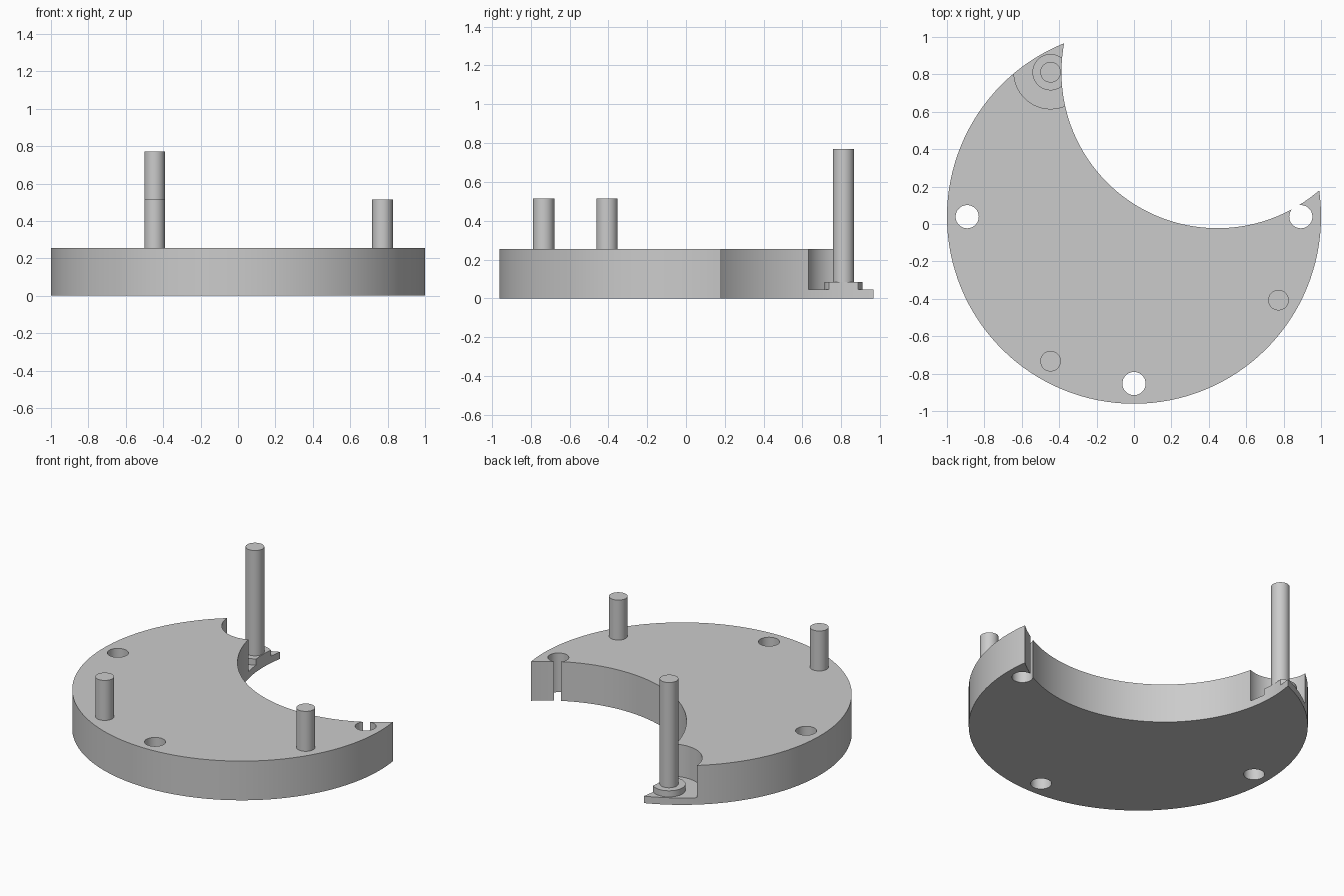
import bpy
import math

old = bpy.data.objects.get("Cube")
if old:
    bpy.data.objects.remove(old, do_unlink=True)

# One plain grey for the whole part
grey = bpy.data.materials.new("plain grey")
grey.use_nodes = True
colour = (0.6, 0.6, 0.6, 1)
grey.diffuse_color = colour
grey.node_tree.nodes["Principled BSDF"].inputs["Base Color"].default_value = colour

CENTRE_Y = 0.039    # disc centre
BOLT_RADIUS = 0.892  # circle that carries pins, holes and the bite
TOP = 0.255
FLOOR = 0.045       # pocket floor


def on_bolt_circle(degrees):
    a = math.radians(degrees)
    return BOLT_RADIUS * math.cos(a), CENTRE_Y + BOLT_RADIUS * math.sin(a)


def cylinder(name, xy, radius, low, high, sides=48):
    bpy.ops.mesh.primitive_cylinder_add(
        vertices=sides, radius=radius, depth=high - low,
        location=(xy[0], xy[1], (low + high) / 2))
    obj = bpy.context.object
    obj.name = name
    obj.data.materials.append(grey)
    return obj


def cut(target, cutter):
    mod = target.modifiers.new("cut", 'BOOLEAN')
    mod.operation = 'DIFFERENCE'
    mod.solver = 'EXACT'
    mod.object = cutter
    bpy.context.view_layer.objects.active = target
    bpy.ops.object.modifier_apply(modifier=mod.name)


# Crescent base and the washer at the foot of the long pin
base = cylinder("crescent_base", (0, CENTRE_Y), 1, 0, TOP, 128)
washer = cylinder("pin_washer", on_bolt_circle(120), 0.097, FLOOR, 0.085)

# Large round bite through both
bite = cylinder("bite_cutter", on_bolt_circle(60), 0.834, -0.2, 0.6, 128)
cut(base, bite)
cut(washer, bite)
cutters = [bite]

# Pocket round the long pin, and three through holes
cutters.append(cylinder("pocket_cutter", on_bolt_circle(120), 0.196, FLOOR, 0.6, 64))
for angle in (0, 180, 270):
    cutters.append(cylinder("hole_cutter", on_bolt_circle(angle), 0.062, -0.2, 0.6))
for cutter in cutters[1:]:
    cut(base, cutter)
for cutter in cutters:
    bpy.data.objects.remove(cutter, do_unlink=True)

# Upright pins
parts = [base, washer,
         cylinder("long_pin", on_bolt_circle(120), 0.055, FLOOR, 0.77),
         cylinder("right_short_pin", on_bolt_circle(240), 0.055, TOP, 0.515),
         cylinder("left_short_pin", on_bolt_circle(330), 0.055, TOP, 0.515)]

# Smooth round walls, crisp rims
bpy.ops.object.select_all(action='DESELECT')
for part in parts:
    part.select_set(True)
bpy.context.view_layer.objects.active = base
bpy.ops.object.shade_smooth_by_angle(angle=math.radians(30))
